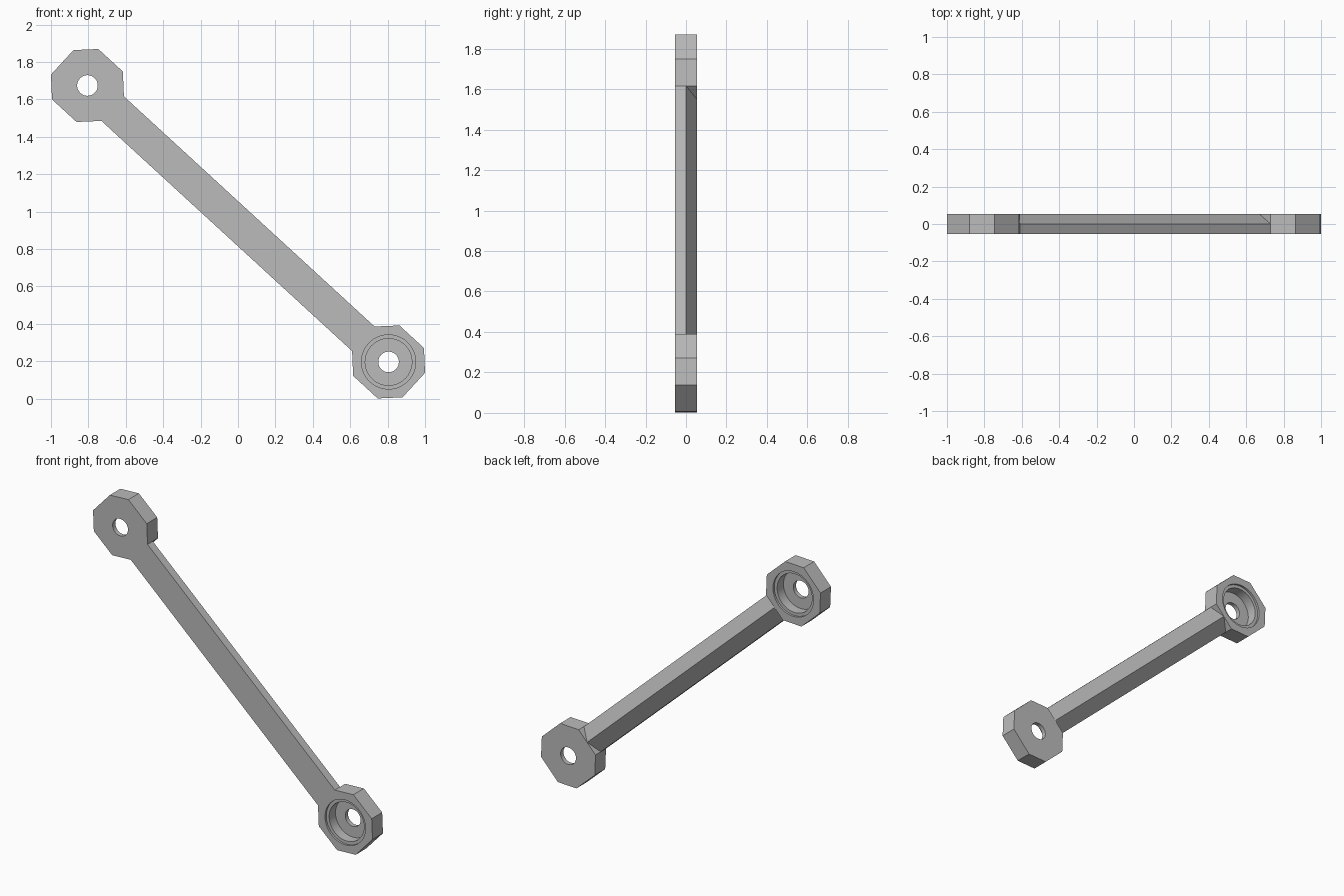
import bpy, bmesh, math
from mathutils import Matrix

cube = bpy.data.objects.get("Cube")
if cube:
    bpy.data.objects.remove(cube, do_unlink=True)

X, Z_LOW, Z_HIGH = 0.805, 0.196, 1.674      # hole centres
HALF = 0.0535                                # half thickness
FLAT, EDGE = 0.183, 0.089                    # chamfered square: apothem, half edge
SPAN = math.hypot(2 * X, Z_HIGH - Z_LOW) / 2
TILT = math.atan2(Z_HIGH - Z_LOW, 2 * X)
PLACE = Matrix.Translation((0, 0, (Z_LOW + Z_HIGH) / 2)) @ Matrix.Rotation(TILT, 4, 'Y')

grey = bpy.data.materials.new("grey")
grey.use_nodes = True
colour = (0.5, 0.5, 0.5, 1)
grey.diffuse_color = colour
grey.node_tree.nodes["Principled BSDF"].inputs["Base Color"].default_value = colour


def make_object(name, bm):
    bmesh.ops.recalc_face_normals(bm, faces=bm.faces)
    mesh = bpy.data.meshes.new(name)
    bm.to_mesh(mesh)
    bm.free()
    mesh.materials.append(grey)
    ob = bpy.data.objects.new(name, mesh)
    bpy.context.collection.objects.link(ob)
    ob.matrix_world = PLACE
    return ob


def prism(name, outline, offset):
    """Extrude a closed outline of 3D points along an offset."""
    bm = bmesh.new()
    face = bm.faces.new([bm.verts.new(p) for p in outline])
    new = bmesh.ops.extrude_face_region(bm, geom=[face])["geom"]
    bmesh.ops.translate(bm, vec=offset, verts=[v for v in new if isinstance(v, bmesh.types.BMVert)])
    return make_object(name, bm)


def bore_cutter(x, side):
    """Stepped round bore; side -1 opens the recess to the front, 1 to the back."""
    profile = [(0, -0.1), (0.145, -0.1), (0.145, -0.04), (0.125, -0.04),
               (0.125, 0.025), (0.055, 0.025), (0.055, 0.1), (0, 0.1)]
    bm = bmesh.new()
    pts = [bm.verts.new((x + r, -side * d, 0)) for r, d in profile]
    edges = [bm.edges.new(pair) for pair in zip(pts, pts[1:])]
    bmesh.ops.spin(bm, geom=pts + edges, cent=(x, 0, 0), axis=(0, 1, 0),
                   angle=math.tau, steps=48, use_duplicate=False)
    bmesh.ops.remove_doubles(bm, verts=bm.verts, dist=0.0005)
    ob = make_object("bore_cutter", bm)
    ob.hide_render = True
    return ob


def end_lug(name, x, side):
    """Chamfered square lug with a through hole and stepped recess."""
    corners = [(FLAT, -EDGE), (FLAT, EDGE), (EDGE, FLAT), (-EDGE, FLAT)]
    corners += [(-a, -b) for a, b in corners]
    lug = prism(name, [(x + a, -HALF, b) for a, b in corners], (0, 2 * HALF, 0))
    cutter = bore_cutter(x, side)
    mod = lug.modifiers.new("bore", 'BOOLEAN')
    mod.operation, mod.solver, mod.object = 'DIFFERENCE', 'EXACT', cutter
    bpy.ops.object.select_all(action='DESELECT')
    lug.select_set(True)
    bpy.context.view_layer.objects.active = lug
    bpy.ops.object.modifier_apply(modifier="bore")
    bpy.data.objects.remove(cutter, do_unlink=True)
    bpy.ops.object.shade_smooth_by_angle(angle=math.radians(30))


# Lugs at both ends, recessed on opposite sides
end_lug("upper_lug", -SPAN, 1)
end_lug("lower_lug", SPAN, -1)

# Connecting bar: flat front, ridged back
start = -SPAN + FLAT
section = [(-HALF, -EDGE), (0, -EDGE), (HALF, 0), (0, EDGE), (-HALF, EDGE)]
prism("connecting_bar", [(start, y, z) for y, z in section], (-2 * start, 0, 0))
